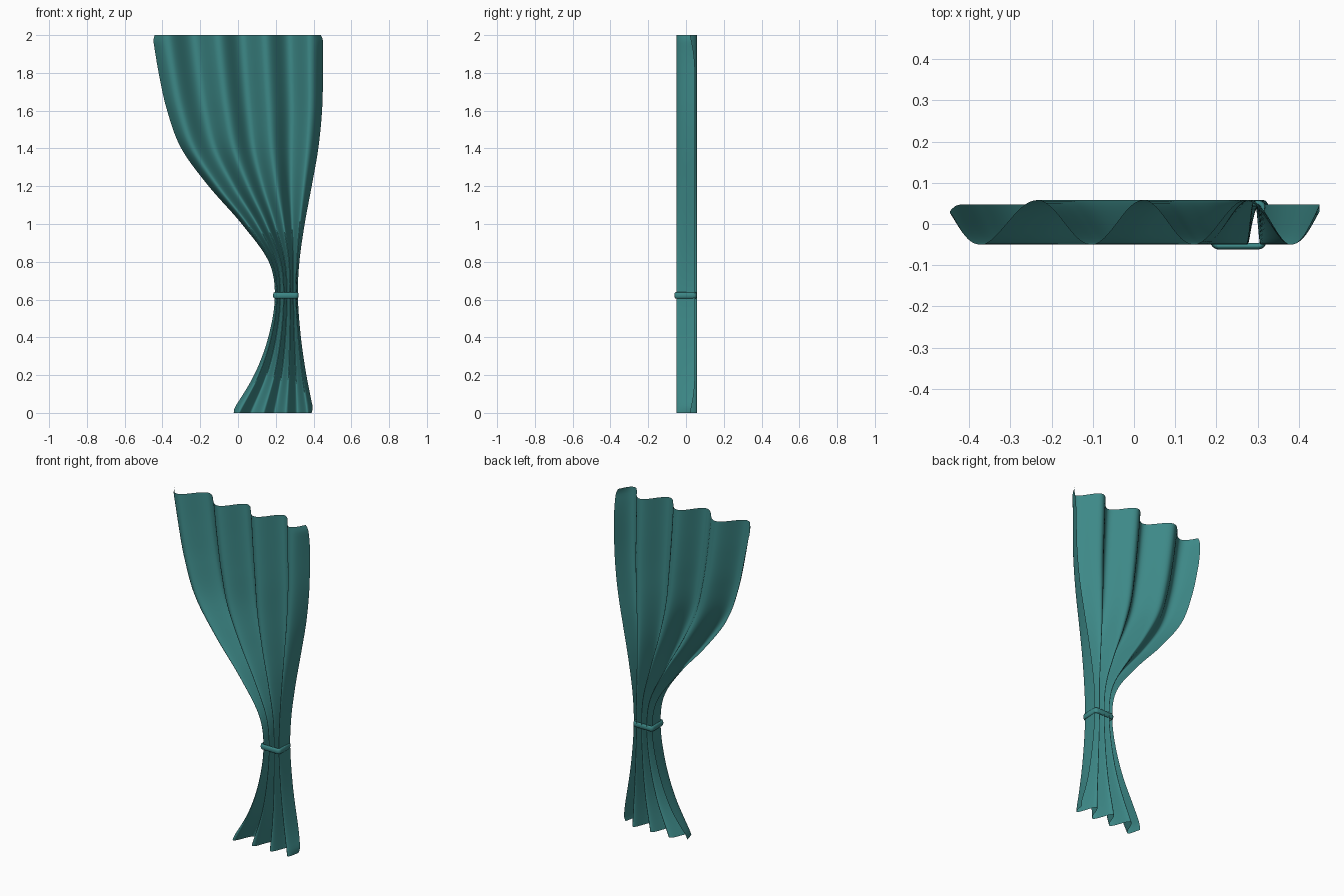
import bpy, bmesh, math

if "Cube" in bpy.data.objects:
    bpy.data.objects.remove(bpy.data.objects["Cube"])

teal = bpy.data.materials.new("teal fabric")
teal.diffuse_color = (0.047, 0.25, 0.245, 1)
teal.use_nodes = True
teal.node_tree.nodes["Principled BSDF"].inputs["Base Color"].default_value = teal.diffuse_color


def spline(pts, z):
    """Catmull-Rom style (Hermite) interpolation through (z, value) points."""
    n = len(pts)
    i = 0
    while i < n - 2 and z > pts[i + 1][0]:
        i += 1

    def slope(k):
        a, b = pts[max(k - 1, 0)], pts[min(k + 1, n - 1)]
        return (b[1] - a[1]) / (b[0] - a[0])
    (z0, v0), (z1, v1) = pts[i], pts[i + 1]
    h = z1 - z0
    t = (z - z0) / h
    return ((2*t**3 - 3*t*t + 1) * v0 + (t**3 - 2*t*t + t) * h * slope(i)
            + (3*t*t - 2*t**3) * v1 + (t**3 - t*t) * h * slope(i + 1))


def finish(bm, name):
    bmesh.ops.recalc_face_normals(bm, faces=bm.faces)
    for f in bm.faces:
        f.smooth = True
    me = bpy.data.meshes.new(name)
    bm.to_mesh(me)
    bm.free()
    me.materials.append(teal)
    ob = bpy.data.objects.new(name, me)
    bpy.context.collection.objects.link(ob)
    return ob


# Curtain outline: left and right edges against height, and fold positions
LEFT = [(0, -.035), (.2, .085), (.4, .16), (.62, .195), (.8, .163), (1, .02), (1.2, -.155),
        (1.4, -.30), (1.6, -.375), (1.8, -.42), (2, -.453)]
RIGHT = [(0, .402), (.2, .362), (.4, .333), (.62, .317), (.8, .325), (1, .353), (1.2, .39),
         (1.4, .425), (1.6, .445), (1.8, .45), (2, .451)]
FOLDS = [0, .09, .24, .385, .525, .66, .80, .92, 1]
FOLD_PTS = list(enumerate(FOLDS))
SEG = 12
ROWS = 100


def cloth_point(i, z):
    s = i / SEG
    u = spline(FOLD_PTS, s)
    end = min(z, 2 - z)                      # distance to hem or top
    soft = max(0, 1 - end / .2) ** 2         # corners soften near hem and top
    edge_y = .047 - .025 * soft
    if s < 1:
        y = -.05 + (edge_y + .05) * (1 - math.sin(s * math.pi / 2))
    elif s > 7:
        y = -.05 + (edge_y + .05) * (1 - math.sin((8 - s) * math.pi / 2))
    else:
        y = .004 + .054 * math.cos(s * math.pi)
    inset = .012 * max(0, 1 - end / .04) ** 2
    l, r = spline(LEFT, z), spline(RIGHT, z)
    x = l + (r - l) * u
    x += inset * (max(0, 1 - s) - max(0, s - 7))
    return x, y, z


# Curtain: one pleated sheet
bm = bmesh.new()
grid = [[bm.verts.new(cloth_point(i, 2 * j / ROWS)) for i in range(8 * SEG + 1)]
        for j in range(ROWS + 1)]
for a, b in zip(grid, grid[1:]):
    for i in range(8 * SEG):
        bm.faces.new((a[i], a[i + 1], b[i + 1], b[i]))
finish(bm, "curtain")

# Tieback: rounded band swept around a rounded rectangle
bm = bmesh.new()
cx, cy, hx, hy, rad = .2535, -.002, .060, .052, .012
rings = []
for q, (sx, sy) in enumerate([(1, 1), (-1, 1), (-1, -1), (1, -1)]):
    for k in range(5):
        a = (q + k / 4) * math.pi / 2
        px = cx + sx * (hx - rad) + rad * math.cos(a)
        py = cy + sy * (hy - rad) + rad * math.sin(a)
        ring = []
        for m in range(12):
            b = m * math.pi / 6
            o = .008 * math.cos(b)
            ring.append(bm.verts.new((px + o * math.cos(a), py + o * math.sin(a),
                                      .622 + .017 * math.sin(b))))
        rings.append(ring)
for a, b in zip(rings, rings[1:] + rings[:1]):
    for m in range(12):
        n = (m + 1) % 12
        bm.faces.new((a[m], b[m], b[n], a[n]))
finish(bm, "tieback")
